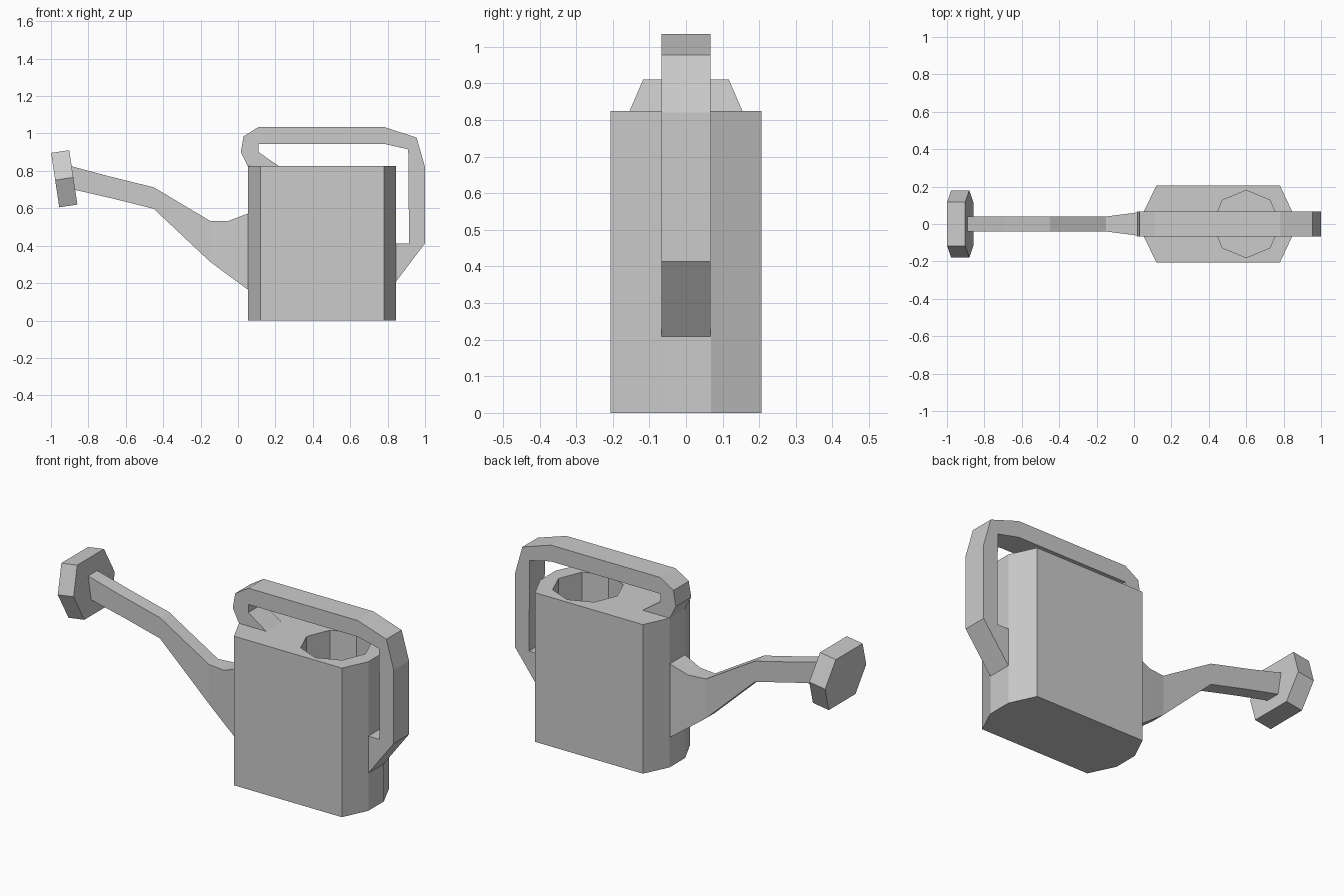
import bpy
import bmesh
from math import cos, sin, tau
from mathutils import Vector

cube = bpy.data.objects.get("Cube")
if cube:
    bpy.data.objects.remove(cube, do_unlink=True)

grey = bpy.data.materials.new("plain grey")
grey.use_nodes = True
colour = (0.6, 0.6, 0.6, 1)
grey.diffuse_color = colour
grey.node_tree.nodes["Principled BSDF"].inputs["Base Color"].default_value = colour


def loft(name, rings):
    """Skin a list of equal-sized point rings and cap both ends."""
    bm = bmesh.new()
    loops = [[bm.verts.new(p) for p in ring] for ring in rings]
    for a, b in zip(loops, loops[1:]):
        n = len(a)
        for i in range(n):
            j = (i + 1) % n
            bm.faces.new((a[i], a[j], b[j], b[i]))
    bm.faces.new(loops[0])
    bm.faces.new(loops[-1])
    bmesh.ops.recalc_face_normals(bm, faces=bm.faces)
    mesh = bpy.data.meshes.new(name)
    bm.to_mesh(mesh)
    bm.free()
    mesh.materials.append(grey)
    obj = bpy.data.objects.new(name, mesh)
    bpy.context.collection.objects.link(obj)
    return obj


def bar_ring(outer, inner, half):
    """Rectangular section between two side-profile points."""
    (ax, az), (bx, bz) = outer, inner
    return [(ax, -half, az), (ax, half, az), (bx, half, bz), (bx, -half, bz)]


# Body: eight-sided tank with an octagonal filling well in the top
HEIGHT, WELL_FLOOR = 0.825, 0.3
quarter = [(0.845, 0.068), (0.78, 0.206), (0.12, 0.206), (0.053, 0.068)]
outline = quarter + [(x, -y) for x, y in reversed(quarter)]
well = [(0.6 + 0.18 * cos(tau * k / 8), 0.18 * sin(tau * k / 8)) for k in range(8)]
loft("tank_body", [
    [(x, y, 0) for x, y in outline],
    [(x, y, HEIGHT) for x, y in outline],
    [(x, y, HEIGHT) for x, y in well],
    [(x, y, WELL_FLOOR) for x, y in well],
])

# Handle: flat bar from the front of the top, over and down the back
handle = [
    ((0.08, 0.79), (0.22, 0.79)),
    ((0.053, 0.825), (0.22, 0.825)),
    ((0.015, 0.9), (0.11, 0.9)),
    ((0.03, 0.985), (0.11, 0.92)),
    ((0.11, 1.035), (0.11, 0.945)),
    ((0.78, 1.035), (0.78, 0.945)),
    ((0.955, 0.978), (0.91, 0.915)),
    ((1.0, 0.82), (0.912, 0.75)),
    ((1.0, 0.413), (0.914, 0.413)),
    ((0.845, 0.208), (0.845, 0.413)),
    ((0.82, 0.208), (0.82, 0.413)),
]
loft("handle", [bar_ring(a, b, 0.067) for a, b in handle])

# Spout: tapering square tube with a wide root
spout = [
    ((0.08, 0.57), (0.08, 0.165), 0.066),
    ((0.053, 0.572), (0.053, 0.165), 0.066),
    ((-0.05, 0.533), (-0.05, 0.24), 0.053),
    ((-0.15, 0.533), (-0.15, 0.315), 0.04),
    ((-0.45, 0.712), (-0.45, 0.597), 0.04),
    ((-0.69, 0.771), (-0.67, 0.652), 0.04),
    ((-0.91, 0.83), (-0.895, 0.704), 0.04),
]
loft("spout", [bar_ring(a, b, w) for a, b, w in spout])

# Sprinkler head: tilted hexagonal plate on the spout tip
centre = Vector((-0.929, 0, 0.758))
axis = Vector((0.989, 0, 0.148))
up = Vector((-0.148, 0, 0.989))
hexagon = [(0.18, 0), (0.117, 0.147), (-0.117, 0.147),
           (-0.18, 0), (-0.117, -0.147), (0.117, -0.147)]
loft("sprinkler_head", [
    [centre + axis * d + up * v + Vector((0, y, 0)) for y, v in hexagon]
    for d in (-0.049, 0.049)
])
